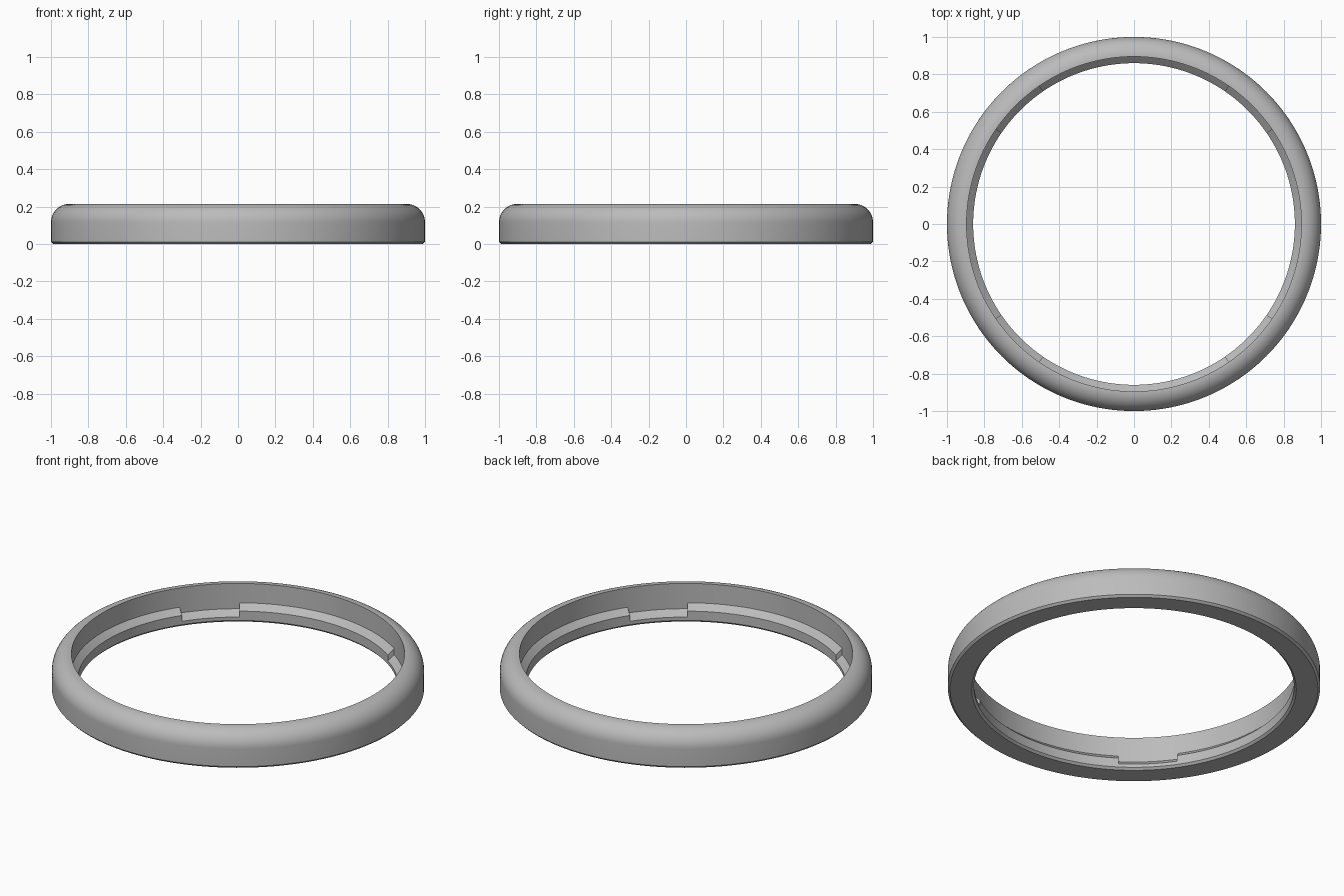
import bpy, bmesh
from math import sin, cos, pi, radians

if "Cube" in bpy.data.objects:
    bpy.data.objects.remove(bpy.data.objects["Cube"])

HEIGHT, FILLET, CHAMFER = 0.215, 0.1, 0.012
BORE, LIP = 0.895, 0.86          # wall radius above the ledge, ledge radius
HIGH, LOW = 0.1, 0.065           # ledge height, and its height in the notches
NOTCH = 21                       # notch width in degrees


def profile(ledge):
    """Closed (radius, z) section; the ledge slopes down towards the centre."""
    inner = [(BORE, HEIGHT), (BORE, ledge), (LIP, ledge - 0.033),
             (LIP, CHAMFER), (LIP + CHAMFER, 0)]
    outer = [(1 - CHAMFER, 0), (1, CHAMFER)]
    steps = 12
    for i in range(steps + 1):
        a = i / steps * pi / 2
        outer.append((1 - FILLET + FILLET * cos(a),
                      HEIGHT - FILLET + FILLET * sin(a)))
    return inner + outer


bm = bmesh.new()


def column(angle, ledge):
    a = radians(angle)
    return [bm.verts.new((r * cos(a), r * sin(a), z)) for r, z in profile(ledge)]


# Four long high ledges alternating with four short notches
columns = []
for quarter in range(4):
    mid = 45 + 90 * quarter
    for start, width, count, ledge in (
            (mid - NOTCH / 2, NOTCH, 10, LOW),
            (mid + NOTCH / 2, 90 - NOTCH, 32, HIGH)):
        for i in range(count + 1):
            columns.append((column(start + width * i / count, ledge), ledge))

# Skin between columns; where the ledge changes only the step face is needed
for k, (a, ledge_a) in enumerate(columns):
    b, ledge_b = columns[(k + 1) % len(columns)]
    for j in range(len(a)):
        n = (j + 1) % len(a)
        if ledge_a == ledge_b or j == 1:
            bm.faces.new((a[j], a[n], b[n], b[j]))

bmesh.ops.remove_doubles(bm, verts=bm.verts[:], dist=1e-5)
bmesh.ops.recalc_face_normals(bm, faces=bm.faces[:])

mesh = bpy.data.meshes.new("bezel_ring")
bm.to_mesh(mesh)
bm.free()
ring = bpy.data.objects.new("bezel_ring", mesh)
bpy.context.collection.objects.link(ring)

# Plain grey finish
grey = bpy.data.materials.new("plain_grey")
grey.use_nodes = True
colour = (0.5, 0.5, 0.5, 1)
grey.diffuse_color = colour
grey.node_tree.nodes["Principled BSDF"].inputs["Base Color"].default_value = colour
mesh.materials.append(grey)

bpy.context.view_layer.objects.active = ring
ring.select_set(True)
bpy.ops.object.shade_smooth_by_angle(angle=radians(30))
